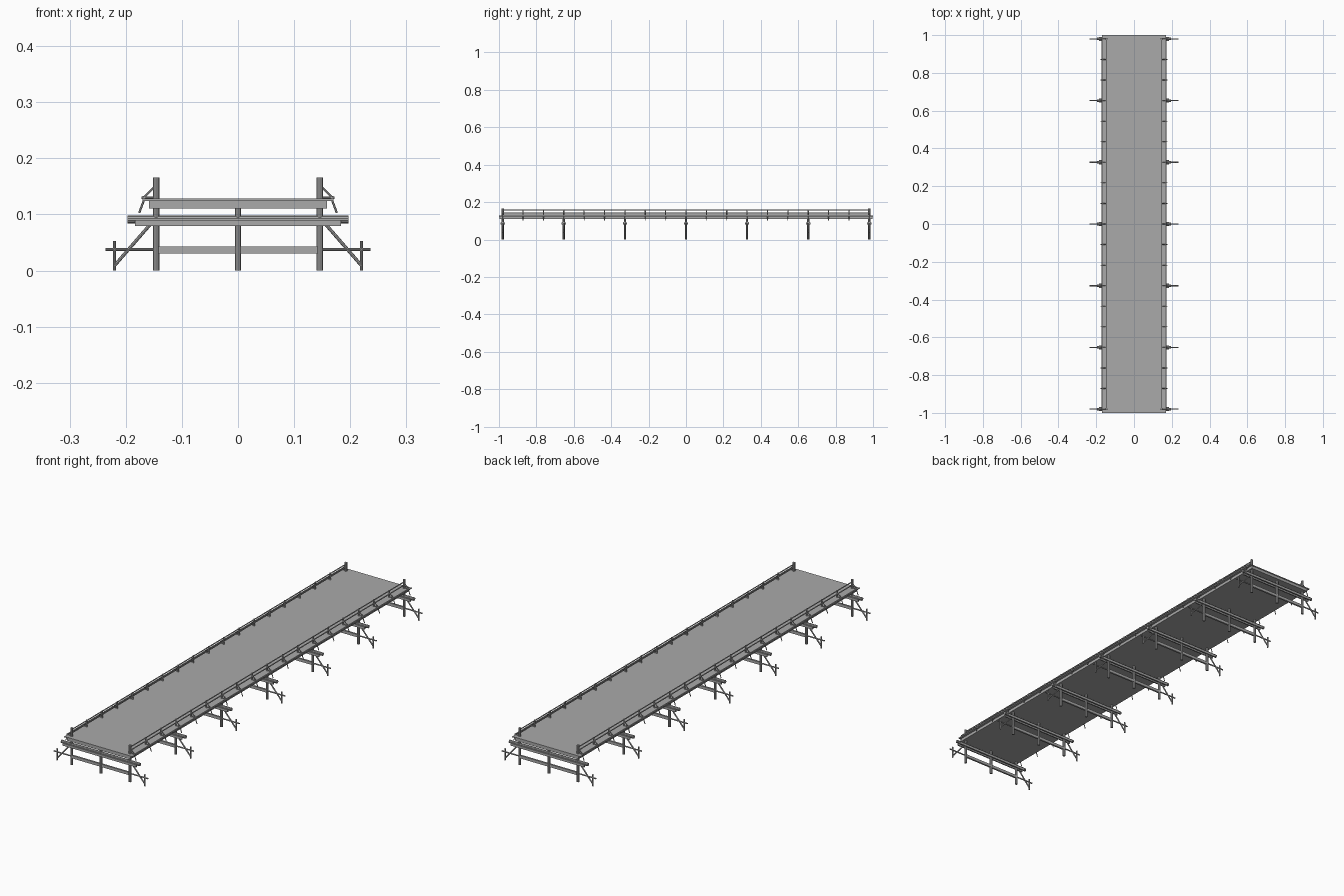
import bpy
from mathutils import Vector

cube = bpy.data.objects.get("Cube")
if cube:
    bpy.data.objects.remove(cube, do_unlink=True)

grey = bpy.data.materials.new("weathered grey")
grey.use_nodes = True
grey.diffuse_color = (0.4, 0.4, 0.4, 1)
grey.node_tree.nodes["Principled BSDF"].inputs["Base Color"].default_value = grey.diffuse_color


def box(name, x, y, z):
    """Box from (min, max) ranges."""
    bpy.ops.mesh.primitive_cube_add(size=1, location=[sum(r) / 2 for r in (x, y, z)])
    ob = bpy.context.object
    ob.name = name
    ob.scale = [r[1] - r[0] for r in (x, y, z)]
    ob.data.materials.append(grey)
    return ob


def pole(name, a, b, radius, sides=10):
    """Round timber between two points."""
    a, b = Vector(a), Vector(b)
    bpy.ops.mesh.primitive_cylinder_add(vertices=sides, radius=radius,
                                        depth=(b - a).length, location=(a + b) / 2)
    ob = bpy.context.object
    ob.name = name
    ob.rotation_euler = (b - a).to_track_quat('Z', 'Y').to_euler()
    ob.data.materials.append(grey)
    bpy.ops.object.shade_smooth_by_angle()
    return ob


# Deck
box("deck_slab", (-0.159, 0.159), (-0.997, 0.997), (0.111, 0.125))
box("deck_planking", (-0.17, 0.17), (-1, 1), (0.124, 0.128))

# Trestle bents
END = 0.98
for i in range(7):
    y = -END + i * END / 3
    for x in (-0.146, 0, 0.146):
        pole("bent_post", (x, y, 0), (x, y, 0.112), 0.006)
    pole("cap_beam", (-0.197, y, 0.091), (0.197, y, 0.091), 0.007)
    for side in (-1, 1):
        box("clamp_beam", (-0.184, 0.184), sorted((y + side * 0.005, y + side * 0.011)), (0.079, 0.09))
    box("lower_tie", (-0.146, 0.146), (y - 0.004, y + 0.004), (0.03, 0.043))
    pole("long_tie", (-0.236, y, 0.0375), (0.236, y, 0.0375), 0.003, 8)
    for s in (-1, 1):
        pole("outer_stake", (s * 0.22, y, 0), (s * 0.22, y, 0.053), 0.003, 8)
        pole("raking_strut", (s * 0.22, y, 0.009), (s * 0.154, y, 0.085), 0.003, 8)

# Railings with struts on short outriggers
for s in (-1, 1):
    for y in (-END, END):
        pole("end_post", (s * 0.146, y, 0.11), (s * 0.146, y, 0.166), 0.006)
    for z in (0.142, 0.157):
        pole("hand_rail", (s * 0.147, -END, z), (s * 0.147, END, z), 0.0025, 6)
    pole("kerb_rail", (s * 0.169, -END, 0.13), (s * 0.169, END, 0.13), 0.003, 6)
    for i in range(19):
        y = -END + i * END / 9
        pole("rail_post", (s * 0.147, y, 0.125), (s * 0.147, y, 0.16), 0.003, 6)
        pole("rail_strut", (s * 0.148, y, 0.15), (s * 0.17, y, 0.128), 0.002, 6)
        pole("outrigger", (s * 0.146, y, 0.13), (s * 0.172, y, 0.13), 0.002, 6)
        pole("hanging_brace", (s * 0.166, y, 0.13), (s * 0.176, y, 0.103), 0.002, 6)
